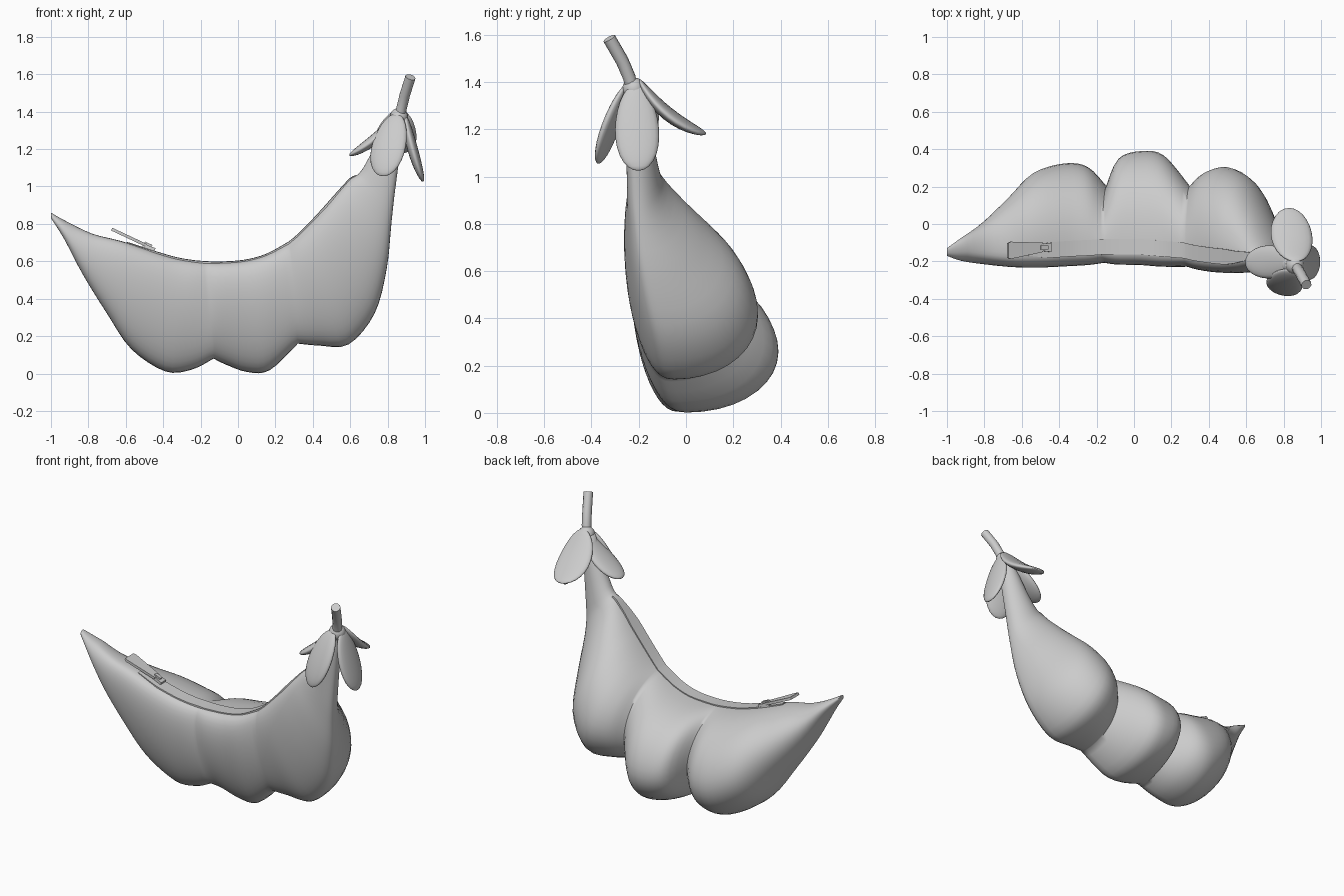
import bpy, bmesh, math
from mathutils import Vector, Matrix

cube = bpy.data.objects.get("Cube")
if cube:
    bpy.data.objects.remove(cube, do_unlink=True)

grey = bpy.data.materials.new("plain_grey")
grey.use_nodes = True
COLOR = (0.6, 0.6, 0.6, 1)
grey.diffuse_color = COLOR
grey.node_tree.nodes["Principled BSDF"].inputs["Base Color"].default_value = COLOR


def finish(name, bm, angle=50):
    """Turn a bmesh into a named, smooth-shaded object."""
    bmesh.ops.recalc_face_normals(bm, faces=bm.faces)
    mesh = bpy.data.meshes.new(name)
    bm.to_mesh(mesh)
    bm.free()
    mesh.materials.append(grey)
    obj = bpy.data.objects.new(name, mesh)
    bpy.context.collection.objects.link(obj)
    bpy.ops.object.select_all(action='DESELECT')
    obj.select_set(True)
    bpy.context.view_layer.objects.active = obj
    bpy.ops.object.shade_smooth_by_angle(angle=math.radians(angle))
    return obj


def loft(name, rings, angle=50):
    """Skin closed rings of points and cap both ends."""
    bm = bmesh.new()
    loops = [[bm.verts.new(p) for p in ring] for ring in rings]
    n = len(loops[0])
    for a, b in zip(loops, loops[1:]):
        for i in range(n):
            j = (i + 1) % n
            bm.faces.new((a[i], a[j], b[j], b[i]))
    bm.faces.new(loops[0])
    bm.faces.new(loops[-1])
    return finish(name, bm, angle)


def spline(rows, steps=4):
    """Smooth curve through rows of values."""
    out = []
    for i in range(len(rows) - 1):
        quad = [rows[max(i - 1, 0)], rows[i], rows[i + 1], rows[min(i + 2, len(rows) - 1)]]
        for k in range(steps):
            t = k / steps
            out.append([b + t / 2 * (c - a + t * (2 * a - 5 * b + 4 * c - d + t * (3 * (b - c) + d - a)))
                        for a, b, c, d in zip(*quad)])
    return out + [list(rows[-1])]


# Pod stations, one list per bulge: inner x, z, outer x, z, front y, back y
tip_bulge = [
    (-1, .86, -1, .83, -.17, -.13),
    (-.92, .815, -.93, .72, -.195, -.075),
    (-.78, .748, -.83, .53, -.215, .01),
    (-.63, .71, -.7, .32, -.225, .14),
    (-.49, .665, -.57, .13, -.22, .27),
    (-.34, .62, -.39, .012, -.21, .32),
    (-.24, .602, -.25, .02, -.205, .3),
    (-.17, .596, -.13, .08, -.2, .2)]
middle_bulge = [
    tip_bulge[-1],
    (-.1, .594, -.07, .05, -.2, .345),
    (.03, .603, .05, .008, -.2, .385),
    (.15, .635, .17, .018, -.21, .36),
    (.27, .7, .32, .16, -.22, .2)]
stem_bulge = [
    middle_bulge[-1],
    (.31, .732, .43, .15, -.23, .27),
    (.37, .79, .59, .155, -.24, .3),
    (.45, .875, .73, .32, -.25, .23),
    (.53, .965, .795, .56, -.255, .065),
    (.6, 1.04, .82, .8, -.25, -.075),
    (.67, 1.1, .84, .98, -.25, -.12),
    (.81, 1.38, .895, 1.39, -.26, -.18)]
stations = spline(tip_bulge)[:-1] + spline(middle_bulge)[:-1] + spline(stem_bulge)


def rim_y(front, back):
    return front + min(.07, (back - front) / 2)


def section(row, n=40):
    xi, zi, xo, zo, front, back = row
    rim, base = rim_y(front, back), .65 * front + .35 * back
    mid = (rim + base) / 2
    # Wide bulges are full towards the rim, creases are slack
    fullness = min(1, 1.3 - 1.6 * back)
    ring = []
    for k in range(n):
        t = math.tau * k / n
        u, s = (1 - math.cos(t)) / 2, math.sin(t)
        if s > 0:
            push = (front - mid) * s ** .75
        else:
            push = (back - mid) * abs(s) ** (fullness if u < .5 else 1)
        ring.append((xi + (xo - xi) * u, rim + (base - rim) * u + push, zi + (zo - zi) * u))
    return ring


loft("pod_body", [section(r) for r in stations], 70)

# Zipper tape lying along the inner rim
tape = []
for xi, zi, xo, zo, front, back in stations:
    if -.62 < xi < .64:
        up = Vector((xi - xo, 0, zi - zo)).normalized()
        side = Vector((0, .042 * min(1, .3 + 4 * min(xi + .63, .66 - xi)), 0))
        c = Vector((xi, rim_y(front, back) + .008, zi))
        tape.append([c + side - up * .012, c + side + up * .005,
                     c - side + up * .003, c - side - up * .01])
loft("zipper_tape", tape, 40)


def slab(name, start, end, w0, w1, thick):
    """Tapered flat bar between two points."""
    a, b = Vector(start), Vector(end)
    up = (b - a).cross(Vector((0, 1, 0))).normalized() * thick / 2
    rings = []
    for p, w in ((a, w0), (a.lerp(b, .08), w0 * 1.15), (b, w1)):
        s = Vector((0, w / 2, 0))
        rings.append([p + s + up, p - s + up, p - s - up, p + s - up])
    return loft(name, rings, 30)


# Zipper slider and its pull tab
slab("zipper_pull", (-.675, -.142, .772), (-.49, -.125, .685), .08, .05, .016)
slab("zipper_slider", (-.51, -.125, .682), (-.445, -.125, .658), .03, .05, .026)
slab("slider_bridge", (-.5, -.125, .7), (-.46, -.125, .682), .02, .02, .012)

# Bent stem
path = [Vector(p) for p in ((.86, -.225, 1.35), (.875, -.24, 1.42),
                            (.892, -.27, 1.49), (.922, -.325, 1.585))]
stem = []
for i, p in enumerate(path):
    d = path[min(i + 1, 3)] - path[max(i - 1, 0)]
    turn = d.to_track_quat('Z', 'Y')
    stem.append([p + turn @ Vector((.028 * math.cos(a), .028 * math.sin(a), 0))
                 for a in (math.tau * k / 10 for k in range(10))])
loft("stem", stem, 50)


def sepal(name, base, tip, width, outward, bend):
    """Flattened leaf from base to tip, curled along its length."""
    base, tip = Vector(base), Vector(tip)
    axis = tip - base
    z = axis.normalized()
    x = z.cross(Vector(outward)).normalized()
    y = x.cross(z)
    bm = bmesh.new()
    bmesh.ops.create_uvsphere(bm, u_segments=20, v_segments=14, radius=1)
    for v in bm.verts:
        s = v.co.z
        v.co = (base + axis * (s + 1) / 2 + x * v.co.x * width / 2 * (1 + .12 * s)
                + y * (v.co.y * .028 + bend * (s * s - 1)))
    return finish(name, bm, 80)


# Four sepals around the stem
sepal("front_sepal", (.85, -.25, 1.39), (.77, -.37, 1.055), .19, (-.35, -1, .2), -.005)
sepal("left_sepal", (.89, -.215, 1.39), (.99, -.2, 1.025), .185, (1, 0, .2), .008)
sepal("right_sepal", (.85, -.2, 1.38), (.595, -.205, 1.165), .175, (-.6, 0, 1), .02)
sepal("back_sepal", (.87, -.2, 1.41), (.825, .085, 1.18), .22, (.1, .6, 1), .035)

# Small cap where the sepals meet
bm = bmesh.new()
bmesh.ops.create_uvsphere(bm, u_segments=16, v_segments=10, radius=.05,
                          matrix=Matrix.Translation((.86, -.22, 1.37)))
finish("sepal_cap", bm, 80)
